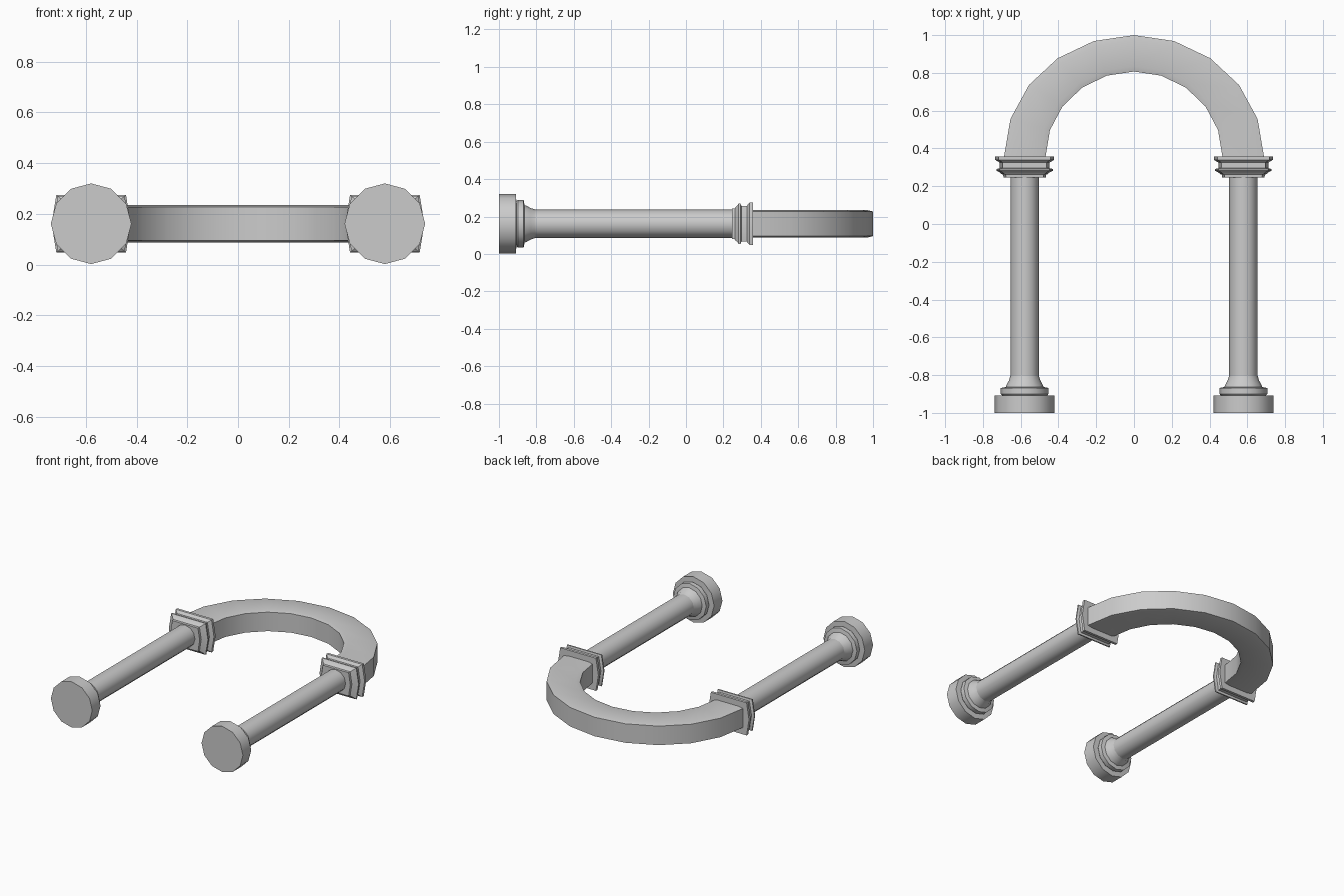
import bpy, bmesh, math

if "Cube" in bpy.data.objects:
    bpy.data.objects.remove(bpy.data.objects["Cube"])

CX, CZ = 0.579, 0.161   # column axis


def finish(name, bm, angle):
    bmesh.ops.recalc_face_normals(bm, faces=bm.faces)
    me = bpy.data.meshes.new(name)
    bm.to_mesh(me)
    bm.free()
    ob = bpy.data.objects.new(name, me)
    bpy.context.collection.objects.link(ob)
    bpy.ops.object.select_all(action='DESELECT')
    ob.select_set(True)
    bpy.context.view_layer.objects.active = ob
    bpy.ops.object.shade_smooth_by_angle(angle=math.radians(angle))
    return ob


def loft(name, rings, angle):
    """Skin closed rings of equal length and cap both ends."""
    bm = bmesh.new()
    loops = [[bm.verts.new(p) for p in ring] for ring in rings]
    for a, b in zip(loops, loops[1:]):
        n = len(a)
        for i in range(n):
            j = (i + 1) % n
            bm.faces.new((a[i], a[j], b[j], b[i]))
    bm.faces.new(loops[0])
    bm.faces.new(loops[-1])
    return finish(name, bm, angle)


def column_part(name, outline, profile, angle):
    """Scale an outline along y by (y, size), then mirror to the other column."""
    rings = [[(CX + u * s, y, CZ + v * s) for u, v in outline] for y, s in profile]
    ob = loft(name, rings, angle)
    m = ob.modifiers.new("Mirror", 'MIRROR')
    m.use_axis = (True, False, False)
    m.use_clip = False
    m.use_mirror_merge = False
    return ob


circle = [(math.cos(math.tau * i / 12), math.sin(math.tau * i / 12)) for i in range(12)]
# capital plan: a rectangle whose inner and outer sides come to a shallow point
plan = [(1, 0), (0.88, 0.725), (-0.88, 0.725), (-1, 0), (-0.88, -0.725), (0.88, -0.725)]

# round base: plinth, ring and flare
column_part("column_base", circle, [
    (-1.0, 0.159), (-0.909, 0.159), (-0.907, 0.12), (-0.899, 0.127), (-0.868, 0.127),
    (-0.863, 0.100), (-0.855, 0.098), (-0.83, 0.084), (-0.805, 0.076)], 35)

# shaft
column_part("column_shaft", circle, [(-0.81, 0.076), (0.255, 0.076)], 35)

# moulded capital
column_part("column_capital", plan, [
    (0.246, 0.112), (0.261, 0.114), (0.265, 0.124), (0.273, 0.132), (0.282, 0.150),
    (0.291, 0.150), (0.296, 0.132), (0.325, 0.132), (0.331, 0.142), (0.340, 0.156),
    (0.358, 0.156)], 30)

# arch: half-ellipse sweep of a chamfered section (x radius, y radius, z offset)
section = [(0.688, 0.640, -0.066), (0.688, 0.640, 0.066), (0.650, 0.612, 0.073),
           (0.497, 0.476, 0.073), (0.468, 0.448, 0.066), (0.468, 0.448, -0.066),
           (0.497, 0.476, -0.073), (0.650, 0.612, -0.073)]
loft("arch", [[(rx * math.cos(math.pi * i / 10), 0.358 + ry * math.sin(math.pi * i / 10) * 1.003, CZ + z)
               for rx, ry, z in section] for i in range(11)], 30)
